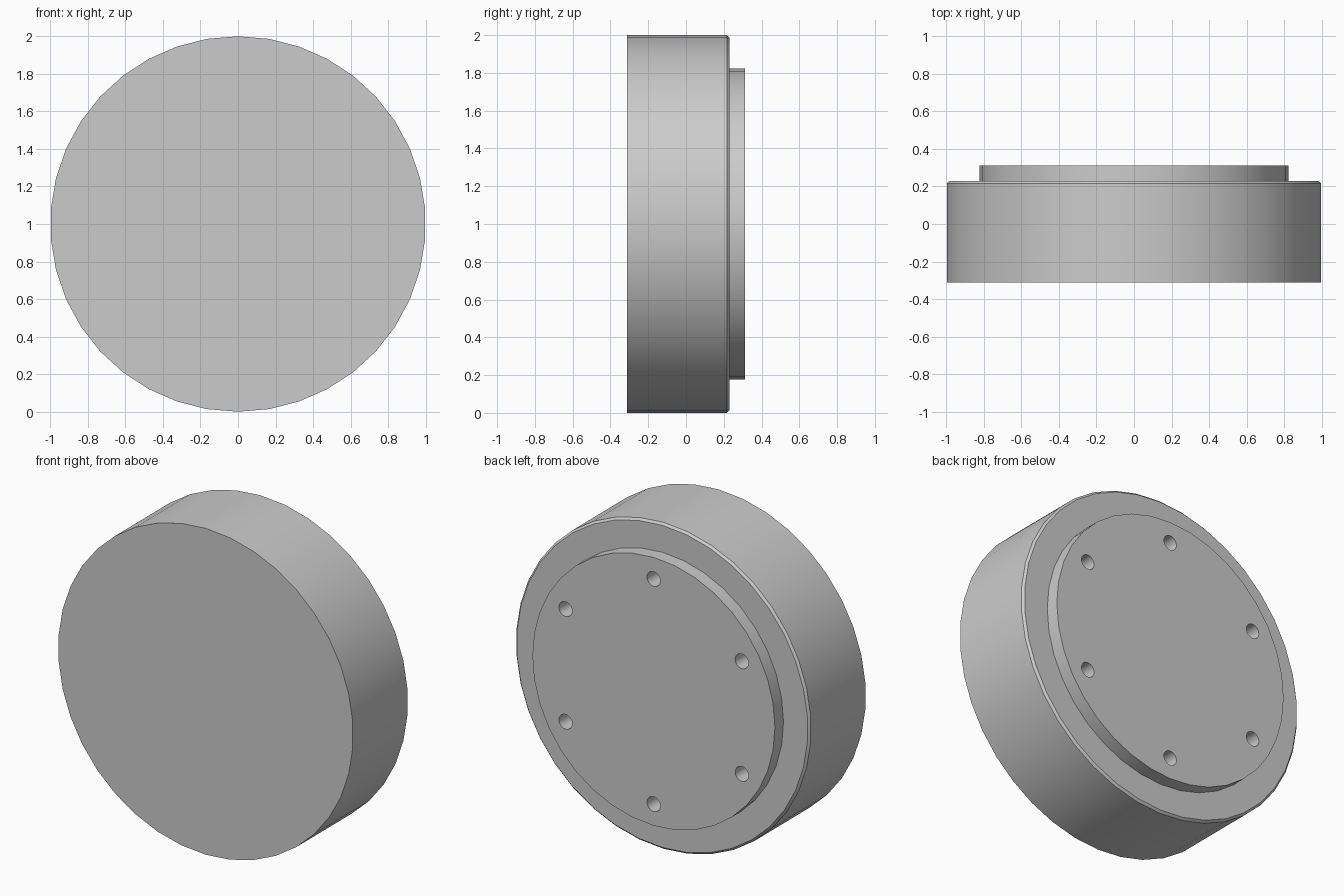
import bpy
import bmesh
from math import sin, cos, pi, radians

cube = bpy.data.objects.get("Cube")
if cube:
    bpy.data.objects.remove(cube, do_unlink=True)

grey = bpy.data.materials.new("plain grey")
grey.use_nodes = True
grey.diffuse_color = (0.6, 0.6, 0.6, 1)
grey.node_tree.nodes["Principled BSDF"].inputs["Base Color"].default_value = (0.6, 0.6, 0.6, 1)


def add_turned(bm, profile, sides, cx=0.0, cz=1.0):
    """Closed solid turned about the y axis from (radius, y) points."""
    rings = []
    for r, y in profile:
        angles = [2 * pi * i / sides for i in range(sides)]
        rings.append([bm.verts.new((cx + r * sin(a), y, cz + r * cos(a))) for a in angles])
    for a, b in zip(rings, rings[1:]):
        for i in range(sides):
            j = (i + 1) % sides
            bm.faces.new((a[i], a[j], b[j], b[i]))
    bm.faces.new(rings[0])
    bm.faces.new(rings[-1])


def make_object(name, bm):
    bmesh.ops.recalc_face_normals(bm, faces=bm.faces)
    mesh = bpy.data.meshes.new(name)
    bm.to_mesh(mesh)
    bm.free()
    mesh.materials.append(grey)
    obj = bpy.data.objects.new(name, mesh)
    bpy.context.collection.objects.link(obj)
    return obj


# Thick main disc with a chamfered back rim
bm = bmesh.new()
add_turned(bm, [(1.0, -0.313), (1.0, 0.217), (0.987, 0.23)], 38)
disc = make_object("main_disc", bm)

# Raised round plate on the back
bm = bmesh.new()
add_turned(bm, [(0.822, 0.225), (0.822, 0.313)], 36)
plate = make_object("back_plate", bm)

# Ring of six bolt holes
bm = bmesh.new()
for k in range(6):
    a = k * pi / 3
    add_turned(bm, [(0.045, 0.1), (0.045, 0.4)], 24, 0.69 * sin(a), 1 + 0.69 * cos(a))
cutter = make_object("hole_cutter", bm)
cutter.hide_render = True

for obj in (disc, plate):
    cut = obj.modifiers.new("bolt_holes", "BOOLEAN")
    cut.operation = "DIFFERENCE"
    cut.solver = "EXACT"
    cut.object = cutter
    bpy.ops.object.select_all(action="DESELECT")
    obj.select_set(True)
    bpy.context.view_layer.objects.active = obj
    bpy.ops.object.modifier_apply(modifier=cut.name)
    bpy.ops.object.shade_smooth_by_angle(angle=radians(30))

bpy.data.objects.remove(cutter, do_unlink=True)
